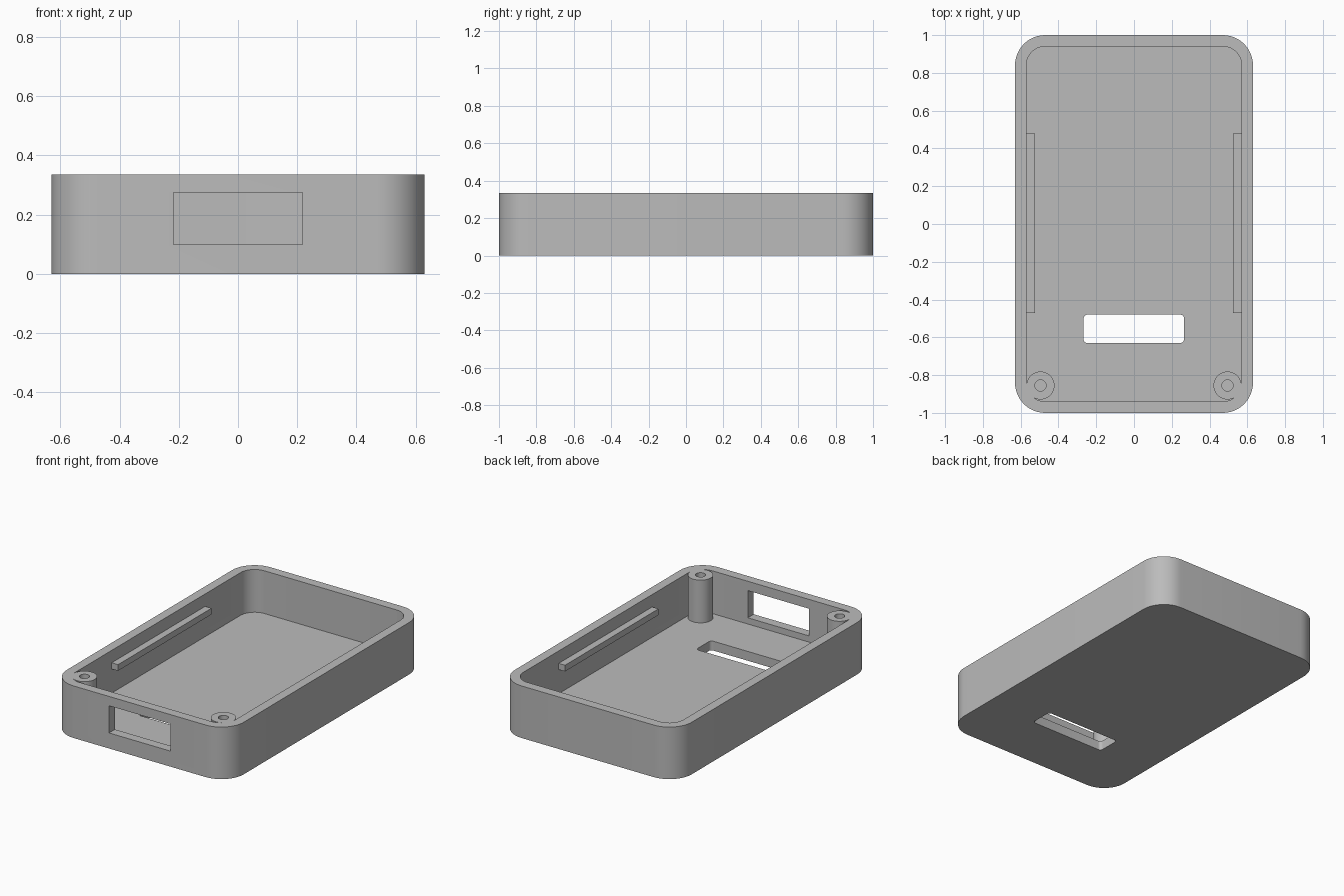
import bpy
import bmesh
import math

if "Cube" in bpy.data.objects:
    bpy.data.objects.remove(bpy.data.objects["Cube"], do_unlink=True)

WIDTH, LENGTH, HEIGHT = 1.26, 2.0, 0.335
WALL, FLOOR = 0.06, 0.06
CORNER = 0.16

grey = bpy.data.materials.new("plain grey")
grey.use_nodes = True
colour = (0.5, 0.5, 0.5, 1)
grey.diffuse_color = colour
grey.node_tree.nodes["Principled BSDF"].inputs["Base Color"].default_value = colour


def prism(name, outline, z0, z1):
    """Extrude a flat outline from z0 up to z1."""
    bm = bmesh.new()
    face = bm.faces.new([bm.verts.new((x, y, z0)) for x, y in outline])
    top = bmesh.ops.extrude_face_region(bm, geom=[face])["geom"]
    moved = [g for g in top if isinstance(g, bmesh.types.BMVert)]
    bmesh.ops.translate(bm, verts=moved, vec=(0, 0, z1 - z0))
    bmesh.ops.recalc_face_normals(bm, faces=bm.faces)
    mesh = bpy.data.meshes.new(name)
    bm.to_mesh(mesh)
    bm.free()
    mesh.materials.append(grey)
    obj = bpy.data.objects.new(name, mesh)
    bpy.context.collection.objects.link(obj)
    return obj


def circle(cx, cy, r, n=40):
    return [(cx + r * math.cos(math.tau * i / n), cy + r * math.sin(math.tau * i / n))
            for i in range(n)]


def rectangle(x0, x1, y0, y1, r=0, n=12):
    """Rectangle outline, with rounded corners when r is given."""
    if not r:
        return [(x0, y0), (x1, y0), (x1, y1), (x0, y1)]
    centres = [(x1 - r, y1 - r), (x0 + r, y1 - r), (x0 + r, y0 + r), (x1 - r, y0 + r)]
    points = []
    for quarter, (cx, cy) in enumerate(centres):
        for i in range(n + 1):
            a = math.pi / 2 * (quarter + i / n)
            points.append((cx + r * math.cos(a), cy + r * math.sin(a)))
    return points


def combine(target, tool, operation):
    """Apply a boolean to the target and discard the tool."""
    tool.hide_render = True
    bpy.context.view_layer.objects.active = target
    mod = target.modifiers.new(operation.lower(), "BOOLEAN")
    mod.operation, mod.object, mod.solver = operation, tool, "EXACT"
    bpy.ops.object.modifier_apply(modifier=mod.name)
    bpy.data.objects.remove(tool, do_unlink=True)


# Open tray with rounded corners
hx, hy = WIDTH / 2, LENGTH / 2
case = prism("enclosure_base", rectangle(-hx, hx, -hy, hy, CORNER), 0, HEIGHT)
cavity = rectangle(WALL - hx, hx - WALL, WALL - hy, hy - WALL, CORNER - WALL)
combine(case, prism("cavity", cavity, FLOOR, HEIGHT + 0.1), "DIFFERENCE")

# Screw posts in the front corners and support rails on the side walls
for side in (-1, 1):
    post = prism("screw_post", circle(side * 0.495, -0.855, 0.074), FLOOR - 0.02, HEIGHT)
    combine(case, post, "UNION")
    xs = sorted((side * 0.525, side * 0.60))
    rail = prism("support_rail", rectangle(*xs, -0.47, 0.48), 0.215, 0.255)
    combine(case, rail, "UNION")

# Blind screw holes
for side in (-1, 1):
    hole = prism("screw_hole", circle(side * 0.495, -0.855, 0.03, 28), FLOOR, HEIGHT + 0.1)
    combine(case, hole, "DIFFERENCE")

# Port in the front wall and rounded slot through the floor
port = prism("front_port", rectangle(-0.218, 0.218, -1.1, -0.9), 0.10, 0.275)
combine(case, port, "DIFFERENCE")
slot = prism("floor_slot", rectangle(-0.267, 0.265, -0.63, -0.48, 0.02, 6), -0.1, FLOOR + 0.04)
combine(case, slot, "DIFFERENCE")

# Smooth the round corners while keeping the edges crisp
bpy.ops.object.select_all(action="DESELECT")
case.select_set(True)
bpy.context.view_layer.objects.active = case
bpy.ops.object.shade_smooth_by_angle(angle=math.radians(30))
